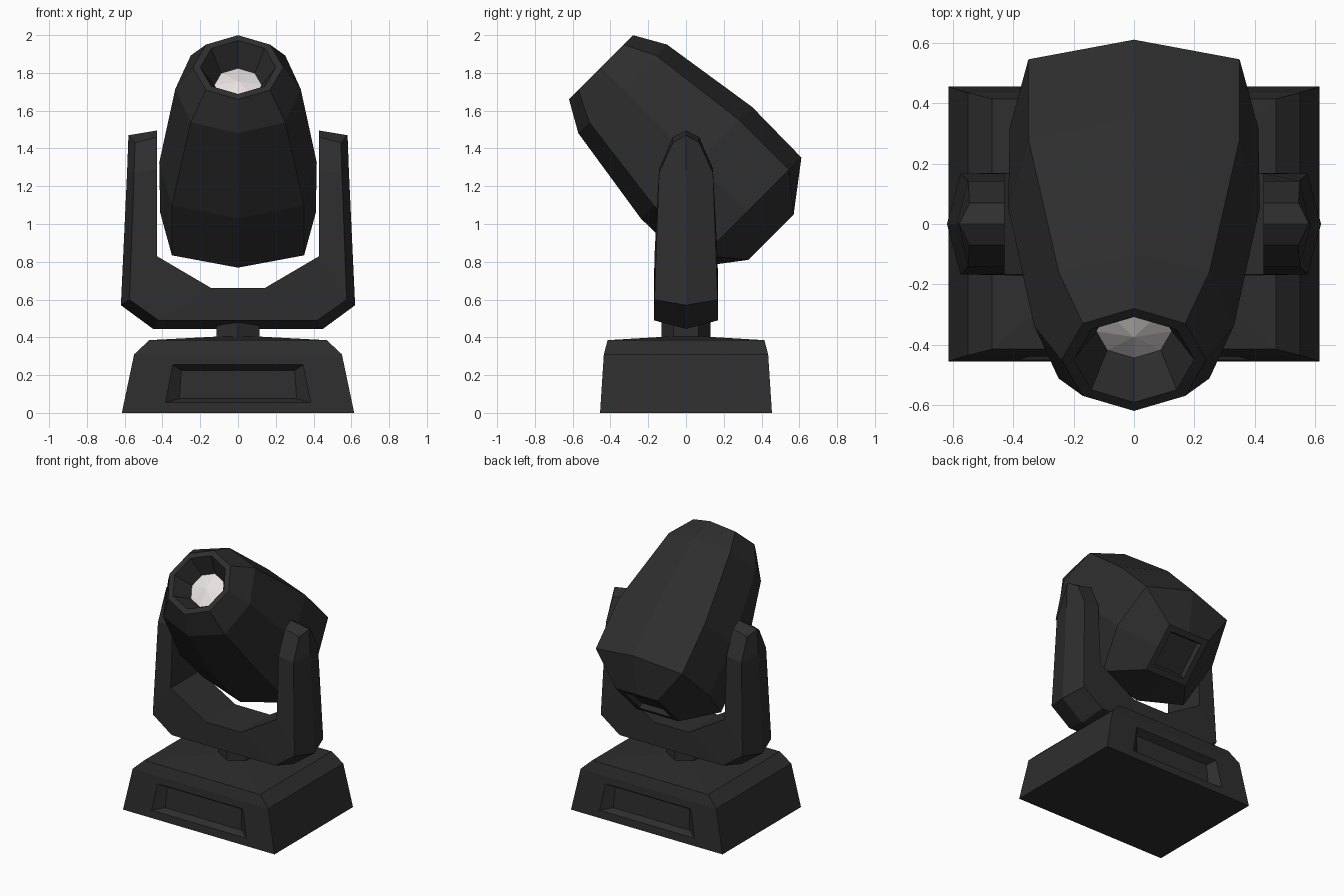
import bpy
import bmesh
import math

cube = bpy.data.objects.get("Cube")
if cube:
    bpy.data.objects.remove(cube, do_unlink=True)


def material(name, color):
    m = bpy.data.materials.new(name)
    m.use_nodes = True
    m.diffuse_color = color
    bsdf = m.node_tree.nodes["Principled BSDF"]
    bsdf.inputs["Base Color"].default_value = color
    bsdf.inputs["Roughness"].default_value = 0.7
    return m


BLACK = material("matte_black", (0.027, 0.027, 0.027, 1))
GLASS = material("pale_lens", (0.8, 0.75, 0.75, 1))


def finish(bm, name, mat):
    bmesh.ops.recalc_face_normals(bm, faces=bm.faces)
    mesh = bpy.data.meshes.new(name)
    bm.to_mesh(mesh)
    bm.free()
    mesh.materials.append(mat)
    obj = bpy.data.objects.new(name, mesh)
    bpy.context.collection.objects.link(obj)
    return obj


def bridge(bm, a, b, skip=()):
    """Join two equal vertex loops with quads."""
    n = len(a)
    for i in range(n):
        if i not in skip:
            j = (i + 1) % n
            bm.faces.new((a[i], a[j], b[j], b[i]))


def loft(bm, rings):
    """Add rings of points and skin between them."""
    loops = [[bm.verts.new(p) for p in ring] for ring in rings]
    for a, b in zip(loops, loops[1:]):
        bridge(bm, a, b)
    return loops


def fan(bm, loop, point):
    tip = bm.verts.new(point)
    for i, v in enumerate(loop):
        bm.faces.new((v, loop[(i + 1) % len(loop)], tip))


def eight(r, s, dx=None, dy=None):
    """Eight-sided ring with a point on each axis and adjustable diagonals."""
    dx = dx or r * math.sqrt(0.5)
    dy = dy or dx
    return [(0, r, s), (dx, dy, s), (r, 0, s), (dx, -dy, s),
            (0, -r, s), (-dx, -dy, s), (-r, 0, s), (-dx, dy, s)]


def rect(x, y, z):
    return [(-x, -y, z), (x, -y, z), (x, y, z), (-x, y, z)]


# Base: tapered box with a shallow pyramid top and a recess front and back
bm = bmesh.new()
sections = [rect(0.615, 0.455, 0), rect(0.55, 0.435, 0.31), rect(0.47, 0.415, 0.385)]
low, mid, top = [[bm.verts.new(p) for p in ring] for ring in sections]
bridge(bm, low, mid, skip=(0, 2))
bridge(bm, mid, top)
fan(bm, top, (0, 0, 0.41))
bm.faces.new(low)
for side, i in ((-1, 0), (1, 2)):
    face = [low[i], low[i + 1], mid[i + 1], mid[(i + 2) % 4 if i == 9 else i]]

    def opening(w_low, w_high, z_low, z_high, depth):
        pts = []
        for x, z in ((-w_low, z_low), (w_low, z_low), (w_high, z_high), (-w_high, z_high)):
            y = 0.455 - 0.02 * z / 0.31 - depth
            pts.append(bm.verts.new((-side * x, side * y, z)))
        return pts

    lip = opening(0.385, 0.345, 0.055, 0.255, 0)
    back = opening(0.31, 0.30, 0.075, 0.225, 0.05)
    bridge(bm, face, lip)
    bridge(bm, lip, back)
    bm.faces.new(back)
finish(bm, "base", BLACK)

# Neck: six-sided swivel post
bm = bmesh.new()
hexagon = [(0.13 * math.sin(k * math.pi / 3), 0.13 * math.cos(k * math.pi / 3)) for k in range(6)]
ends = loft(bm, [[(x, y, z) for x, y in hexagon] for z in (0.37, 0.52)])
for loop in ends:
    bm.faces.new(loop)
finish(bm, "neck", BLACK)


# Yoke: U-shaped fork with a ridge along its outside
def fork_section(side, inner, edge, ridge, y, inner_mid=None):
    (xi, zi), (xe, ze), (xr, zr) = inner, edge, ridge
    xm, zm = inner_mid or inner
    return [(side * xi, -y, zi), (side * xm, 0, zm), (side * xi, y, zi),
            (side * xe, y, ze), (side * xr, 0, zr), (side * xe, -y, ze)]


def fork_half(side):
    return [
        fork_section(side, (0.14, 0.66), (0.42, 0.49), (0.45, 0.445), 0.17),
        fork_section(side, (0.43, 0.83), (0.575, 0.6), (0.62, 0.57), 0.167),
        fork_section(side, (0.43, 1.29), (0.55, 1.27), (0.587, 1.28), 0.143),
        fork_section(side, (0.43, 1.46), (0.545, 1.43), (0.58, 1.47), 0.07, (0.43, 1.495)),
    ]


bm = bmesh.new()
loops = loft(bm, fork_half(-1)[::-1] + fork_half(1))
for tip in (loops[0], loops[-1]):
    bm.faces.new((tip[0], tip[1], tip[4], tip[5]))
    bm.faces.new((tip[1], tip[2], tip[3], tip[4]))
finish(bm, "yoke", BLACK)

# Head: faceted barrel, recessed snout in front and square recess behind
bm = bmesh.new()
loops = loft(bm, [
    eight(0.12, -0.60, 0.12),
    eight(0.13, -0.636, 0.13),
    eight(0.17, -0.636, 0.17),
    eight(0.412, -0.452, 0.35, 0.32),
    eight(0.417, -0.078, 0.35, 0.32),
    eight(0.332, 0.474, 0.25),
    eight(0.24, 0.636),
    eight(0.2, 0.636),
    eight(0.125, 0.5),
])
bm.faces.new(loops[0])
bm.faces.new(loops[-1])
head = finish(bm, "head", BLACK)

# Lens: low faceted dome at the bottom of the snout
bm = bmesh.new()
loop = loft(bm, [eight(0.125, 0.503)])[0]
fan(bm, loop, (0, 0, 0.53))
fan(bm, loop, (0, 0, 0.48))
lens = finish(bm, "lens", GLASS)

# Tilt the lamp forward
for obj in (head, lens):
    obj.location = (0, 0, 1.38)
    obj.rotation_euler = (math.pi / 4, 0, 0)
